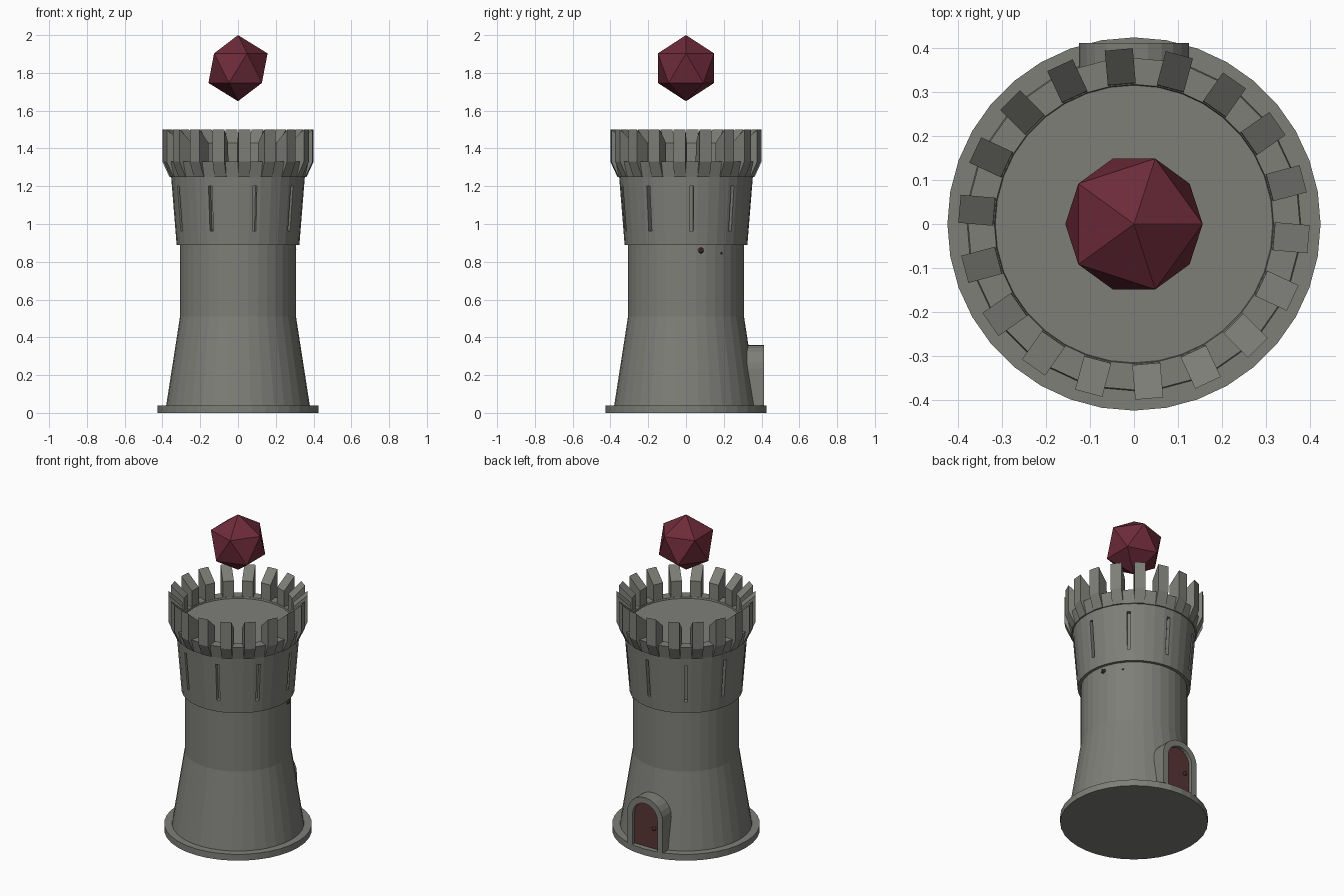
import bpy, bmesh, math
from mathutils import Matrix, Vector

if "Cube" in bpy.data.objects:
    bpy.data.objects.remove(bpy.data.objects["Cube"])


def material(name, rgb):
    m = bpy.data.materials.new(name)
    m.diffuse_color = (*rgb, 1)
    m.use_nodes = True
    m.node_tree.nodes["Principled BSDF"].inputs["Base Color"].default_value = m.diffuse_color
    return m


STONE = material("grey stone", (0.21, 0.21, 0.19))
WOOD = material("dark red wood", (0.10, 0.036, 0.036))
GEM = material("crimson crystal", (0.155, 0.024, 0.042))
SIDES = 36


def finish(name, bm, mat):
    bmesh.ops.recalc_face_normals(bm, faces=bm.faces)
    me = bpy.data.meshes.new(name)
    bm.to_mesh(me)
    bm.free()
    ob = bpy.data.objects.new(name, me)
    me.materials.append(mat)
    bpy.context.collection.objects.link(ob)
    return ob


def lathe(name, profile, mat):
    """Closed solid turned from (radius, z) points, capped at both ends."""
    bm = bmesh.new()
    rings = []
    for r, z in profile:
        rings.append([bm.verts.new((r * math.cos(2 * math.pi * i / SIDES),
                                    r * math.sin(2 * math.pi * i / SIDES), z))
                      for i in range(SIDES)])
    for a, b in zip(rings, rings[1:]):
        for i in range(SIDES):
            j = (i + 1) % SIDES
            bm.faces.new((a[i], a[j], b[j], b[i]))
    bm.faces.new(rings[0])
    bm.faces.new(rings[-1])
    return finish(name, bm, mat)


def add_prism(bm, points, direction):
    """Extrude a planar polygon along a vector."""
    a = [bm.verts.new(p) for p in points]
    b = [bm.verts.new(Vector(p) + Vector(direction)) for p in points]
    n = len(a)
    bm.faces.new(a)
    bm.faces.new(b)
    for i in range(n):
        j = (i + 1) % n
        bm.faces.new((a[i], a[j], b[j], b[i]))
    return a + b


def ball(name, centre, radius, mat, sub=1):
    bm = bmesh.new()
    bmesh.ops.create_icosphere(bm, subdivisions=sub, radius=radius,
                               matrix=Matrix.Translation(centre))
    return finish(name, bm, mat)


# Tower solids
lathe("base_plinth", [(0.425, 0), (0.425, 0.04)], STONE)
lathe("tower_body", [(0.38, 0.04), (0.307, 0.51), (0.307, 0.90)], STONE)
upper = lathe("upper_storey", [(0.325, 0.89), (0.354, 1.25)], STONE)
lathe("parapet_ring", [(0.36, 1.25), (0.378, 1.33), (0.318, 1.33), (0.316, 1.32)], STONE)

# Arrow slits: nine narrow recesses cut in the upper storey
bm = bmesh.new()
for k in range(9):
    m = (Matrix.Rotation(math.radians(5 + 40 * k), 4, 'Z')
         @ Matrix.Translation((0.355, 0, 1.08))
         @ Matrix.Rotation(math.atan(0.03 / 0.36), 4, 'Y')
         @ Matrix.Diagonal((0.09, 0.02, 0.24, 1)))
    bmesh.ops.create_cube(bm, size=1, matrix=m)
cutter = finish("slit_cutter", bm, STONE)
cutter.hide_render = True
cutter.hide_viewport = True
mod = upper.modifiers.new("slits", 'BOOLEAN')
mod.operation = 'DIFFERENCE'
mod.solver = 'EXACT'
mod.object = cutter

# Battlements: eighteen merlons with tops sloping inward
bm = bmesh.new()
section = [(0.318, 1.31), (0.345, 1.25), (0.362, 1.25), (0.399, 1.33), (0.399, 1.5), (0.32, 1.43)]
for k in range(18):
    vs = add_prism(bm, [(r, -0.032, z) for r, z in section], (0, 0.064, 0))
    bmesh.ops.rotate(bm, verts=vs, cent=(0, 0, 0),
                     matrix=Matrix.Rotation(math.radians(15 + 20 * k), 3, 'Z'))
finish("merlons", bm, STONE)


# Arched doorway on the back
def arch(half, spring, y, steps=12):
    pts = [(half, y, 0.04)]
    pts += [(half * math.cos(math.pi * i / steps), y, spring + half * math.sin(math.pi * i / steps))
            for i in range(steps + 1)]
    return pts + [(-half, y, 0.04)]


bm = bmesh.new()
outer, inner = arch(0.125, 0.235, 0.30), arch(0.087, 0.235, 0.30)
for i in range(len(outer) - 1):
    add_prism(bm, [outer[i], outer[i + 1], inner[i + 1], inner[i]], (0, 0.112, 0))
bmesh.ops.remove_doubles(bm, verts=bm.verts, dist=1e-5)
# drop the internal walls between neighbouring arch blocks
walls = [f for f in bm.faces if all(len(e.link_faces) > 2 for e in f.edges)]
bmesh.ops.delete(bm, geom=walls, context='FACES_ONLY')
finish("door_frame", bm, STONE)
bm = bmesh.new()
add_prism(bm, arch(0.087, 0.235, 0.30), (0, 0.09, 0))
finish("door", bm, WOOD)
ball("door_knob", (-0.052, 0.394, 0.17), 0.013, WOOD, 2)

# Small studs under the overhang
for i, (deg, z, r) in enumerate([(15, 0.86, 0.018), (38, 0.845, 0.008)]):
    a = math.radians(deg)
    ball(f"stud_{i + 1}", (0.303 * math.cos(a), 0.303 * math.sin(a), z), r, WOOD)

# Floating crystal
ball("crystal", (0, 0, 1.825), 0.175, GEM)
